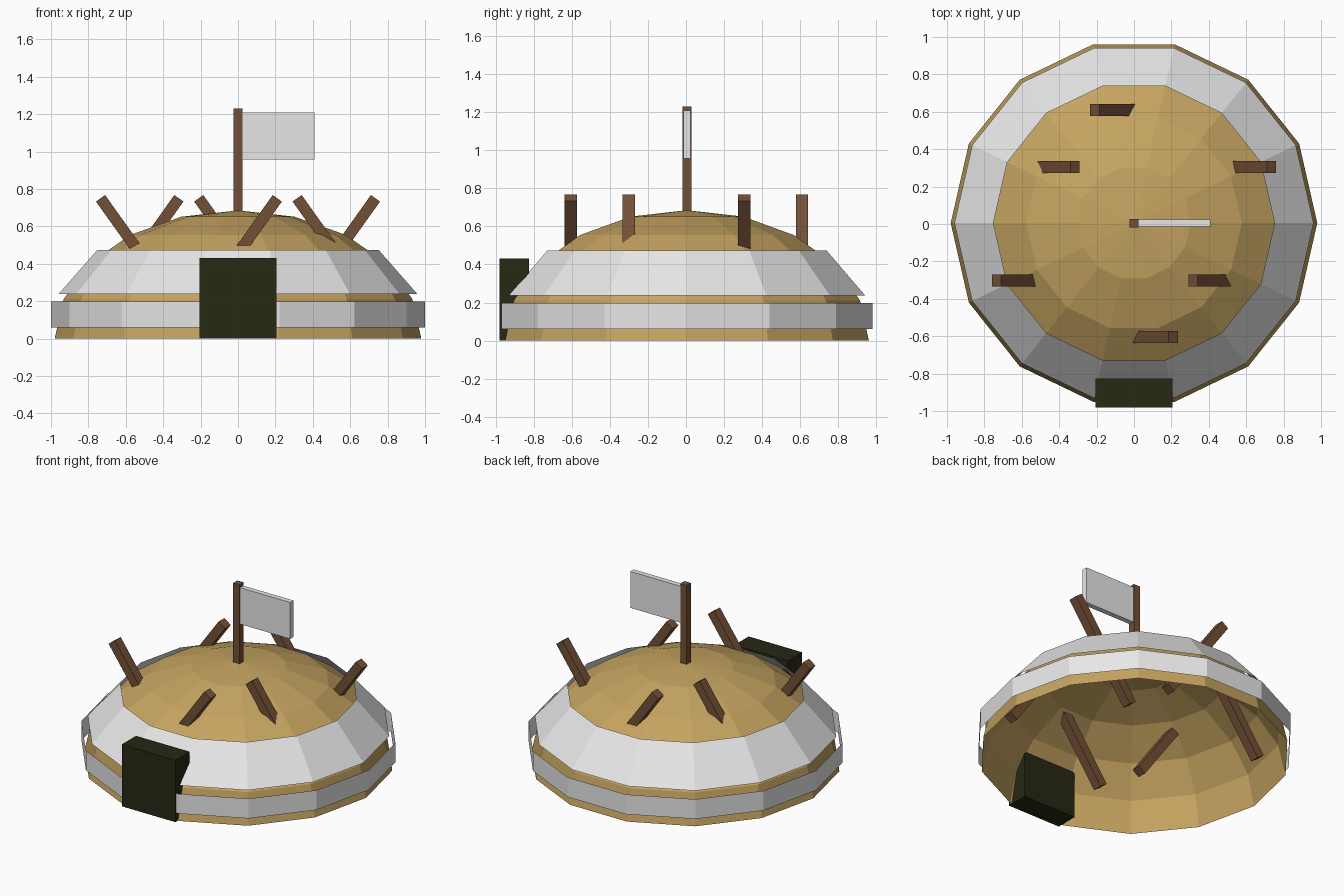
import bpy, bmesh, math
from mathutils import Matrix, Vector

if "Cube" in bpy.data.objects:
    bpy.data.objects.remove(bpy.data.objects["Cube"])

SIDES = 14
CY = 0.005  # dome centre in y


def material(name, rgb):
    m = bpy.data.materials.new(name)
    m.diffuse_color = (*rgb, 1.0)
    m.use_nodes = True
    m.node_tree.nodes["Principled BSDF"].inputs["Base Color"].default_value = m.diffuse_color
    return m


GOLD = material("tan hide", (0.56, 0.37, 0.118))
WHITE = material("pale cloth", (0.8, 0.8, 0.8))
WOOD = material("brown wood", (0.17, 0.08, 0.038))
DARK = material("dark doorway", (0.021, 0.021, 0.0067))


def finish(name, bm, mat):
    me = bpy.data.meshes.new(name)
    bm.to_mesh(me)
    bm.free()
    me.materials.append(mat)
    ob = bpy.data.objects.new(name, me)
    bpy.context.collection.objects.link(ob)
    return ob


def lathe(name, profile, mat):
    """Revolve (radius, z) points, listed bottom to top, into an open shell."""
    bm = bmesh.new()
    rings = []
    for r, z in profile:
        if r < 1e-4:
            rings.append([bm.verts.new((0, CY, z))] * SIDES)
            continue
        rings.append([bm.verts.new((r * math.cos(2 * math.pi * i / SIDES),
                                    CY + r * math.sin(2 * math.pi * i / SIDES), z))
                      for i in range(SIDES)])
    for a, b in zip(rings, rings[1:]):
        for i in range(SIDES):
            j = (i + 1) % SIDES
            quad = [a[i], a[j], b[j], b[i]]
            bm.faces.new(list(dict.fromkeys(quad)))
    return finish(name, bm, mat)


def box(name, size, centre, mat, tilt=0.0):
    bm = bmesh.new()
    bmesh.ops.create_cube(bm, size=1.0)
    bm.transform(Matrix.Translation(centre) @ Matrix.Rotation(tilt, 4, 'Y')
                 @ Matrix.Diagonal((*size, 1.0)))
    return finish(name, bm, mat)


# Dome: flattened half sphere, open below
steps = [math.radians(90 - 18 * k) for k in range(6)]
lathe("dome", [(0.98 * math.sin(a), 0.685 * math.cos(a)) for a in steps], GOLD)

# Cloth bands around the dome
lathe("lower_band", [(1.0, 0.06), (1.0, 0.197)], WHITE)
lathe("upper_band", [(0.96, 0.237), (0.752, 0.474)], WHITE)

# Doorway block
box("doorway", (0.41, 0.155, 0.43), (0, -0.9025, 0.215), DARK)

# Flagpole and flag
box("flagpole", (0.048, 0.046, 0.58), (0, CY, 0.94), WOOD)
box("flag", (0.385, 0.036, 0.253), (0.2175, CY, 1.083), WHITE)

# Slanted logs through the roof: (top x, y, lean direction), paired by half turn
LENGTH, ANGLE = 0.76, math.radians(35.5)
for n, (x, y, lean) in enumerate([(0.21, -0.607, 1), (0.316, -0.303, -1), (0.735, 0.304, 1)]):
    for half, s in enumerate((1, -1)):
        tilt = lean * s * ANGLE
        axis = Vector((math.sin(tilt), 0, math.cos(tilt)))
        top = Vector((x * s, y * s + 0.002, 0.75))
        box(f"roof_log_{2 * n + half + 1}", (0.06, 0.064, LENGTH),
            top - axis * LENGTH / 2, WOOD, tilt)
